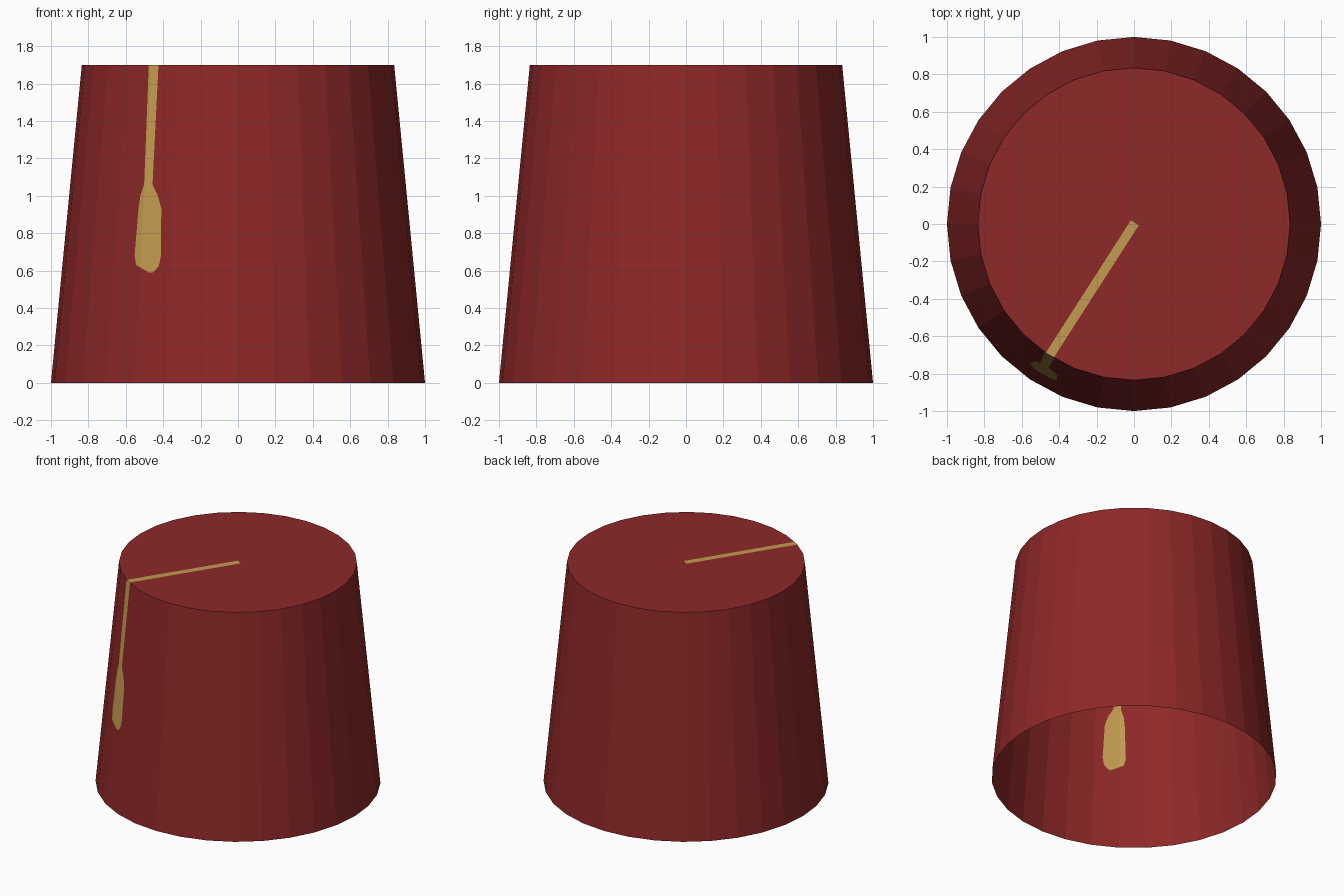
import bpy, bmesh, math
from mathutils import Vector

if "Cube" in bpy.data.objects:
    bpy.data.objects.remove(bpy.data.objects["Cube"])

SIDES, R_BASE, R_TOP, H = 32, 1.0, 0.835, 1.7


def material(name, rgb):
    m = bpy.data.materials.new(name)
    m.diffuse_color = (*rgb, 1)
    m.use_nodes = True
    m.node_tree.nodes["Principled BSDF"].inputs["Base Color"].default_value = m.diffuse_color
    return m


RED = material("dark red felt", (0.270, 0.021, 0.021))
GOLD = material("gold cord", (0.540, 0.330, 0.080))


def finish(name, bm):
    me = bpy.data.meshes.new(name)
    bm.to_mesh(me)
    bm.free()
    me.materials.append(RED)
    me.materials.append(GOLD)
    ob = bpy.data.objects.new(name, me)
    bpy.context.collection.objects.link(ob)


def cut(bm, faces, co, no):
    geom = set(faces)
    for f in faces:
        geom.update(f.edges)
        geom.update(f.verts)
    bmesh.ops.bisect_plane(bm, geom=list(geom), dist=1e-6, plane_co=co, plane_no=no)


def ring(bm, r, z):
    return [bm.verts.new((r * math.cos(2 * math.pi * i / SIDES),
                          r * math.sin(2 * math.pi * i / SIDES), z)) for i in range(SIDES)]


# Hat wall: tapered open cone
bm = bmesh.new()
low, high = ring(bm, R_BASE, 0), ring(bm, R_TOP, H)
for i in range(SIDES):
    j = (i + 1) % SIDES
    bm.faces.new((low[i], low[j], high[j], high[i]))

# Tassel cut into the front left of the wall: rows of (z, left x, right x)
rows = [(1.70, -0.477, -0.425), (1.06, -0.502, -0.457), (1.00, -0.522, -0.428),
        (0.93, -0.532, -0.410), (0.68, -0.553, -0.412), (0.63, -0.545, -0.422),
        (0.61, -0.510, -0.435), (0.59, -0.475, -0.455)]


def panel():
    # the two wall facets that carry the tassel
    out = []
    for f in bm.faces:
        c = f.calc_center_median()
        if 225 < math.degrees(math.atan2(c.y, c.x)) % 360 < 247.5:
            out.append(f)
    return out


for z, _, _ in rows[1:]:
    cut(bm, panel(), (0, 0, z), (0, 0, 1))
for (z1, l1, r1), (z2, l2, r2) in zip(rows, rows[1:]):
    def band():
        return [f for f in panel() if z2 < f.calc_center_median().z < z1]
    for a, b in ((l1, l2), (r1, r2)):
        cut(bm, band(), (a, 0, z1), Vector((z2 - z1, 0, a - b)).normalized())
    for f in band():
        c = f.calc_center_median()
        t = (z1 - c.z) / (z1 - z2)
        if l1 + (l2 - l1) * t < c.x < r1 + (r2 - r1) * t:
            f.material_index = 1
finish("hat_wall", bm)

# Flat crown with the cord running from the centre to the rim
bm = bmesh.new()
bm.faces.new(ring(bm, R_TOP, H))
ang = math.radians(237.3)
along = Vector((math.cos(ang), math.sin(ang), 0))
across = Vector((-along.y, along.x, 0))
for s in (-1, 1):
    cut(bm, bm.faces[:], across * 0.025 * s, across)
cut(bm, bm.faces[:], along * -0.008, along)
for f in bm.faces:
    c = f.calc_center_median()
    if abs(c.dot(across)) < 0.02 and c.dot(along) > 0:
        f.material_index = 1
finish("hat_crown", bm)
